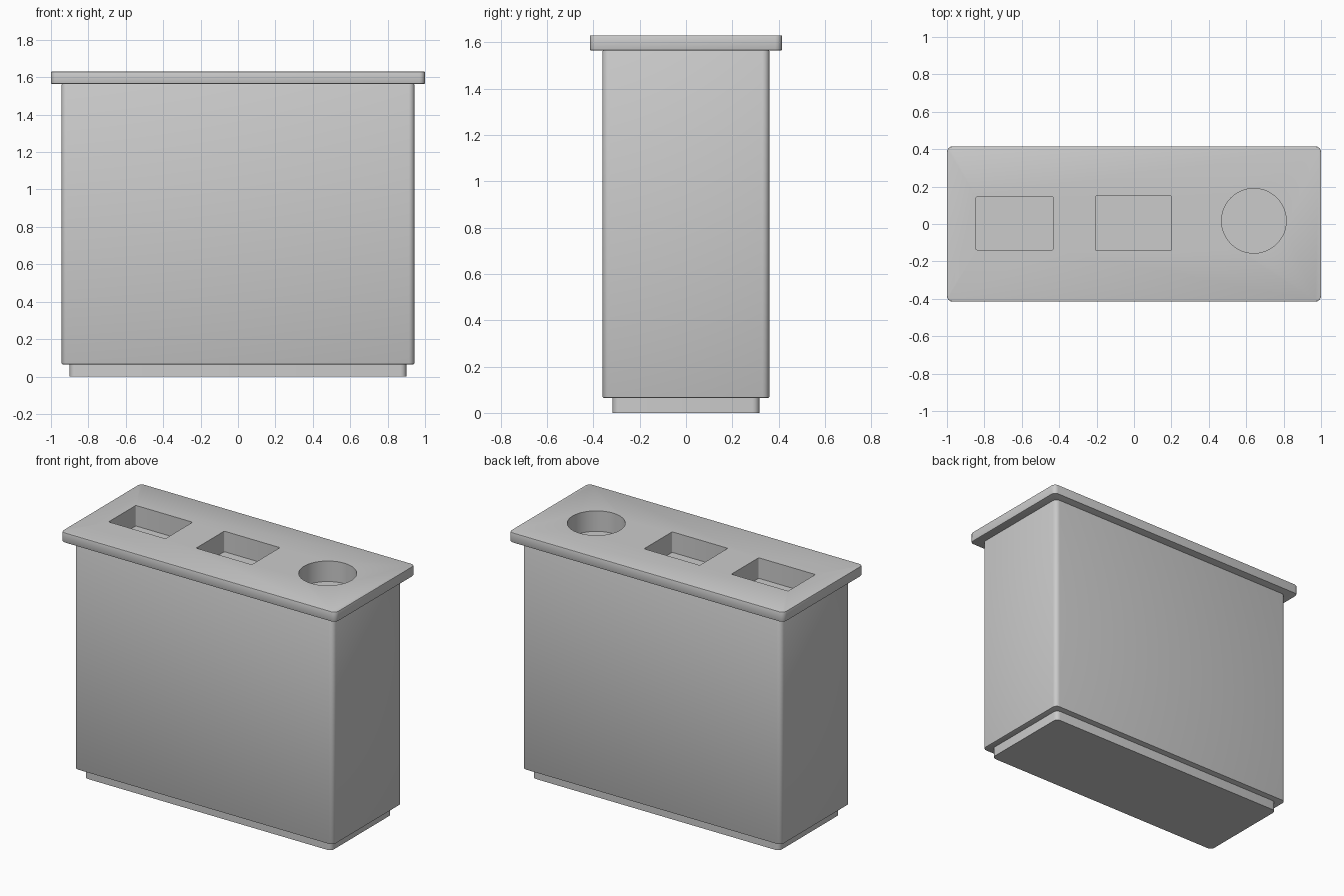
import bpy, bmesh
from math import radians

if "Cube" in bpy.data.objects:
    bpy.data.objects.remove(bpy.data.objects["Cube"])

FLOOR = 1.495   # bottom of the recessed openings


def finish(bm, name):
    me = bpy.data.meshes.new(name)
    bm.to_mesh(me)
    bm.free()
    ob = bpy.data.objects.new(name, me)
    bpy.context.collection.objects.link(ob)
    return ob


def rounded_box(name, x0, x1, y0, y1, z0, z1, corner, rim=0.0):
    """Box with rounded upright corners and an optional small softening of the rims."""
    bm = bmesh.new()
    bmesh.ops.create_cube(bm, size=1)
    for v in bm.verts:
        v.co.x = x1 if v.co.x > 0 else x0
        v.co.y = y1 if v.co.y > 0 else y0
        v.co.z = z1 if v.co.z > 0 else z0
    upright = [e for e in bm.edges if abs(e.verts[0].co.z - e.verts[1].co.z) > 1e-4]
    bmesh.ops.bevel(bm, geom=upright, offset=corner, segments=4, profile=0.5, affect='EDGES')
    if rim:
        flat = [e for e in bm.edges if abs(e.verts[0].co.z - e.verts[1].co.z) < 1e-4]
        bmesh.ops.bevel(bm, geom=flat, offset=rim, segments=2, profile=0.5, affect='EDGES')
    return finish(bm, name)


def round_cutter(name, x, y, r, z0, z1):
    bm = bmesh.new()
    bmesh.ops.create_cone(bm, cap_ends=True, segments=48, radius1=r, radius2=r, depth=z1 - z0)
    bmesh.ops.translate(bm, verts=bm.verts, vec=(x, y, (z0 + z1) / 2))
    return finish(bm, name)


# Stepped bin: plinth, main body, overhanging lid
base = rounded_box("base_plinth", -0.9, 0.9, -0.317, 0.317, 0, 0.067, 0.03)
body = rounded_box("bin_body", -0.943, 0.943, -0.36, 0.36, 0.065, 1.566, 0.03, 0.005)
lid = rounded_box("lid", -1, 1, -0.415, 0.415, 1.565, 1.63, 0.03, 0.004)

# Openings: two rectangular, one round
cutters = [
    rounded_box("left_opening_cutter", -0.845, -0.432, -0.138, 0.145, FLOOR, 1.8, 0.006),
    rounded_box("middle_opening_cutter", -0.205, 0.2, -0.142, 0.15, FLOOR, 1.8, 0.006),
    round_cutter("round_opening_cutter", 0.641, 0.017, 0.173, FLOOR, 1.8),
]
for cutter in cutters:
    cutter.hide_render = True
    cutter.hide_set(True)
    for part in (body, lid):
        mod = part.modifiers.new(cutter.name, 'BOOLEAN')
        mod.operation = 'DIFFERENCE'
        mod.solver = 'EXACT'
        mod.object = cutter

# Apply the cuts, then smooth the rounded corners
for part in (base, body, lid):
    bpy.ops.object.select_all(action='DESELECT')
    part.select_set(True)
    bpy.context.view_layer.objects.active = part
    for mod in list(part.modifiers):
        bpy.ops.object.modifier_apply(modifier=mod.name)
    bpy.ops.object.shade_smooth_by_angle(angle=radians(30))
for cutter in cutters:
    bpy.data.objects.remove(cutter, do_unlink=True)
